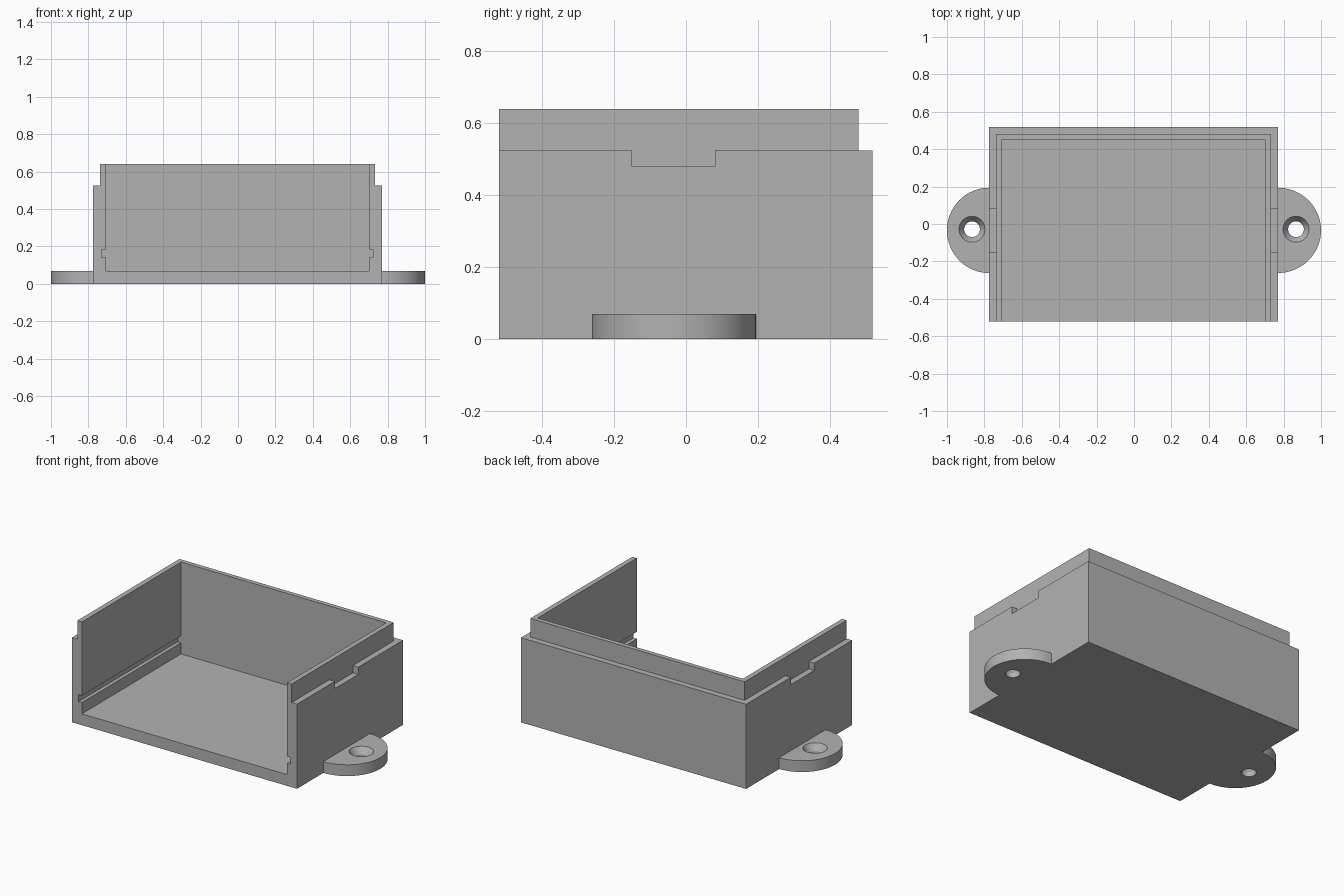
import bpy, bmesh, math
from mathutils import Matrix

cube = bpy.data.objects.get("Cube")
if cube:
    bpy.data.objects.remove(cube, do_unlink=True)

grey = bpy.data.materials.new("plain grey")
grey.use_nodes = True
grey.diffuse_color = (0.45, 0.45, 0.45, 1)
grey.node_tree.nodes["Principled BSDF"].inputs["Base Color"].default_value = grey.diffuse_color

MID = -0.003                                  # centre line of the box in x
FRONT, BACK = -0.52, 0.518
OUTER, LIP, INNER, GROOVE = 0.772, 0.735, 0.704, 0.726
TOP, STEP, FLOOR = 0.64, 0.525, 0.07
OVER = 0.1                                    # cutter overshoot


def finish(name, bm):
    bmesh.ops.recalc_face_normals(bm, faces=bm.faces)
    mesh = bpy.data.meshes.new(name)
    bm.to_mesh(mesh)
    bm.free()
    mesh.materials.append(grey)
    ob = bpy.data.objects.new(name, mesh)
    bpy.context.collection.objects.link(ob)
    return ob


def box(name, x, y, z):
    bm = bmesh.new()
    size = [b - a for a, b in (x, y, z)]
    mid = [(a + b) / 2 for a, b in (x, y, z)]
    bmesh.ops.create_cube(bm, size=1, matrix=Matrix.Translation(mid) @ Matrix.Diagonal((*size, 1)))
    return finish(name, bm)


def cone(name, x, y, z, r_low, r_high):
    bm = bmesh.new()
    bmesh.ops.create_cone(bm, cap_ends=True, segments=48, radius1=r_low, radius2=r_high,
                          depth=z[1] - z[0], matrix=Matrix.Translation((x, y, sum(z) / 2)))
    return finish(name, bm)


def cut(ob, cutter):
    cutter.hide_render = True
    mod = ob.modifiers.new("cut", "BOOLEAN")
    mod.operation, mod.solver, mod.object = "DIFFERENCE", "EXACT", cutter
    bpy.context.view_layer.objects.active = ob
    bpy.ops.object.modifier_apply(modifier=mod.name)
    bpy.data.objects.remove(cutter, do_unlink=True)


def side_x(side, a, b):
    return sorted((MID + side * a, MID + side * b))


# Open-fronted box
shell = box("box_shell", (MID - OUTER, MID + OUTER), (FRONT, BACK), (0, TOP))
cut(shell, box("cavity", (MID - INNER, MID + INNER), (FRONT - OVER, 0.452), (FLOOR, TOP + OVER)))
cut(shell, box("back_step", (-1, 1), (0.48, BACK + OVER), (STEP, TOP + OVER)))

for side in (-1, 1):
    outside = side_x(side, LIP, OUTER + OVER)
    # Rebate around the lip, latch notch and slide groove
    cut(shell, box("side_step", outside, (FRONT - OVER, BACK + OVER), (STEP, TOP + OVER)))
    cut(shell, box("notch", outside, (-0.15, 0.08), (0.48, STEP + OVER)))
    cut(shell, box("groove", side_x(side, INNER - OVER, GROOVE), (FRONT - OVER, 0.452), (0.14, 0.183)))

# Half-round mounting ears with countersunk screw holes
for side, label in ((-1, "right"), (1, "left")):
    wall = MID + side * OUTER
    bm = bmesh.new()
    arc = [math.pi * (i / 32 - 0.5) for i in range(33)]
    face = bm.faces.new([bm.verts.new((wall + side * abs(1 - abs(wall)) * math.cos(a),
                                       -0.034 + 0.228 * math.sin(a), 0)) for a in arc])
    ring = bmesh.ops.extrude_face_region(bm, geom=[face])["geom"]
    bmesh.ops.translate(bm, vec=(0, 0, FLOOR),
                        verts=[v for v in ring if isinstance(v, bmesh.types.BMVert)])
    ear = finish(label + "_mounting_ear", bm)
    hole_x = side * 0.866
    cut(ear, cone("screw_hole", hole_x, -0.028, (-OVER, FLOOR + OVER), 0.042, 0.042))
    cut(ear, cone("countersink", hole_x, -0.028, (0.03, FLOOR + 0.001), 0.042, 0.07))
    bpy.ops.object.select_all(action="DESELECT")
    ear.select_set(True)
    bpy.context.view_layer.objects.active = ear
    bpy.ops.object.shade_smooth_by_angle(angle=math.radians(30))
